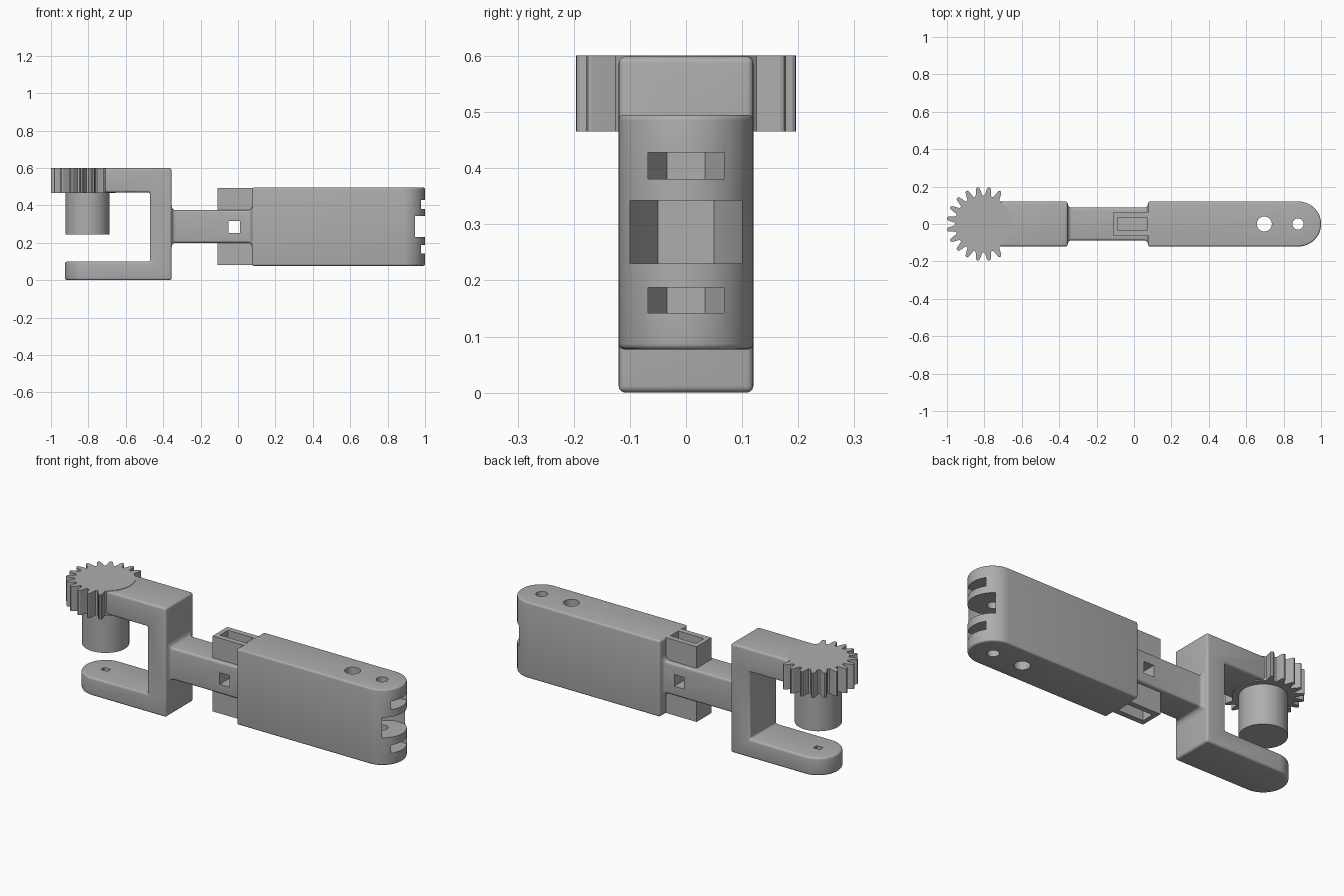
import bpy, bmesh
from math import sin, cos, pi, radians, sqrt

if "Cube" in bpy.data.objects:
    bpy.data.objects.remove(bpy.data.objects["Cube"], do_unlink=True)

grey = bpy.data.materials.new("plain grey")
grey.use_nodes = True
colour = (0.42, 0.42, 0.42, 1)
grey.diffuse_color = colour
grey.node_tree.nodes["Principled BSDF"].inputs["Base Color"].default_value = colour


def finish(name, bm):
    bmesh.ops.recalc_face_normals(bm, faces=bm.faces)
    mesh = bpy.data.meshes.new(name)
    bm.to_mesh(mesh)
    bm.free()
    mesh.materials.append(grey)
    ob = bpy.data.objects.new(name, mesh)
    bpy.context.collection.objects.link(ob)
    return ob


def prism(name, pts, lo, hi, axis="z"):
    """Extrude an outline along z (outline in xy) or y (outline in xz)."""
    bm = bmesh.new()
    place = (lambda p, h: (p[0], p[1], h)) if axis == "z" else (lambda p, h: (p[0], h, p[1]))
    rings = [[bm.verts.new(place(p, h)) for p in pts] for h in (lo, hi)]
    bridge(bm, rings)
    return finish(name, bm)


def bridge(bm, rings):
    n = len(rings[0])
    for a, b in zip(rings, rings[1:]):
        for i in range(n):
            bm.faces.new((a[i], a[(i + 1) % n], b[(i + 1) % n], b[i]))
    bm.faces.new(rings[0])
    bm.faces.new(rings[-1])


def rect(a, b, c, d):
    return [(a, c), (b, c), (b, d), (a, d)]


def circle(x, r, n=40):
    return [(x + r * cos(2 * pi * i / n), r * sin(2 * pi * i / n)) for i in range(n)]


def tongue(flat, centre, r, n=32):
    """Strip with one square end and one round end."""
    s = 1 if centre > flat else -1
    arc = [(centre + s * r * cos(t), r * sin(t)) for t in (pi * (i / n - 0.5) for i in range(n + 1))]
    return [(flat, -r)] + arc + [(flat, r)]


def apply(ob, kind, **settings):
    mod = ob.modifiers.new(kind, kind)
    for key, value in settings.items():
        setattr(mod, key, value)
    bpy.context.view_layer.objects.active = ob
    bpy.ops.object.modifier_apply(modifier=mod.name)


def boolean(ob, tool, operation="DIFFERENCE"):
    apply(ob, "BOOLEAN", object=tool, operation=operation, solver="EXACT")
    bpy.data.objects.remove(tool, do_unlink=True)


def bevel(ob, width):
    apply(ob, "BEVEL", width=width, segments=4, limit_method="ANGLE", angle_limit=radians(35))


GEAR_X, WIDTH = -0.805, 0.12

# C-shaped frame with a round-ended lower arm
outline = [(-0.355, 0), (-0.355, 0.599), (-0.75, 0.599), (-0.75, 0.47),
           (-0.47, 0.47), (-0.47, 0.1), (-0.95, 0.1), (-0.95, 0)]
frame = prism("c_frame", outline, -0.2, 0.2, "y")
boolean(frame, prism("plan", tongue(-0.355, GEAR_X, WIDTH), -0.1, 0.7), "INTERSECT")
bevel(frame, 0.012)
boolean(frame, prism("socket", rect(GEAR_X - 0.02, GEAR_X + 0.02, -0.015, 0.015), 0.06, 0.2))

# Gear, with teeth left out where the arm joins
tooth = [(-7, 0.152), (-5.5, 0.163), (-4, 0.18), (-2.5, 0.194), (-1, 0.198)]
tooth += [(-a, r) for a, r in reversed(tooth)]
gear_pts = []
for k in range(20):
    mid = 9 + 18 * k
    toothed = 50 < mid < 310
    for a, r in tooth:
        r = r if toothed else 0.15
        t = radians(mid + a)
        gear_pts.append((GEAR_X + r * cos(t), r * sin(t)))
gear = prism("gear", gear_pts, 0.465, 0.601)

# Round peg below the gear
peg = prism("peg", circle(GEAR_X, 0.118, 64), 0.245, 0.47)

# Neck of rounded square section, flaring into the parts at both ends
FLARE, CORNER, NECK_Z = 0.022, 0.012, 0.2875
bm = bmesh.new()
rings = []
start, end = -0.36, 0.08
steps = [FLARE * i / 6 for i in range(7)]
stations = [(start + 0.005 + d, d) for d in steps] + [(end - 0.005 - d, d) for d in reversed(steps)]
for x, d in stations:
    grow = FLARE - sqrt(FLARE ** 2 - (FLARE - d) ** 2)
    half = 0.0875 + grow - CORNER
    ring = []
    for q in range(4):
        sy, sz = ((1, 1), (-1, 1), (-1, -1), (1, -1))[q]
        for i in range(5):
            t = pi / 2 * (q + i / 4)
            ring.append(bm.verts.new((x, sy * half + CORNER * cos(t),
                                      NECK_Z + sz * half + CORNER * sin(t))))
    rings.append(ring)
bridge(bm, rings)
neck = finish("neck", bm)

# Hollow bracket standing through the neck
bracket = prism("bracket", rect(-0.11, 0.08, -0.065, 0.065), 0.08, 0.494)
boolean(bracket, prism("pocket", rect(-0.085, 0.07, -0.035, 0.035), 0, 0.6))
for part in (neck, bracket):
    boolean(part, prism("cross_hole", rect(-0.05, 0.01, 0.253, 0.317), -0.2, 0.2, "y"))

# Main body with a round end, two bolt holes and three open hexagonal slots
END_X = 0.88
body = prism("main_body", tongue(0.075, END_X, WIDTH), 0.077, 0.495)
bevel(body, 0.01)
for x, r in ((0.697, 0.04), (END_X - 0.003, 0.03)):
    boolean(body, prism("bolt_hole", circle(x, r), 0, 0.6))
for r, lo, hi in ((0.068, 0.142, 0.187), (0.1, 0.23, 0.342), (0.068, 0.381, 0.428)):
    back = END_X - r * sqrt(3) / 2
    slot = [(1.1, -r), (1.1, r), (END_X, r), (back, r / 2), (back, -r / 2), (END_X, -r)]
    boolean(body, prism("hex_slot", slot, lo, hi))

# Smooth shading with sharp edges kept
for ob in bpy.context.view_layer.objects:
    ob.select_set(ob in (frame, gear, peg, neck, bracket, body))
bpy.context.view_layer.objects.active = body
bpy.ops.object.shade_smooth_by_angle(angle=radians(30))
